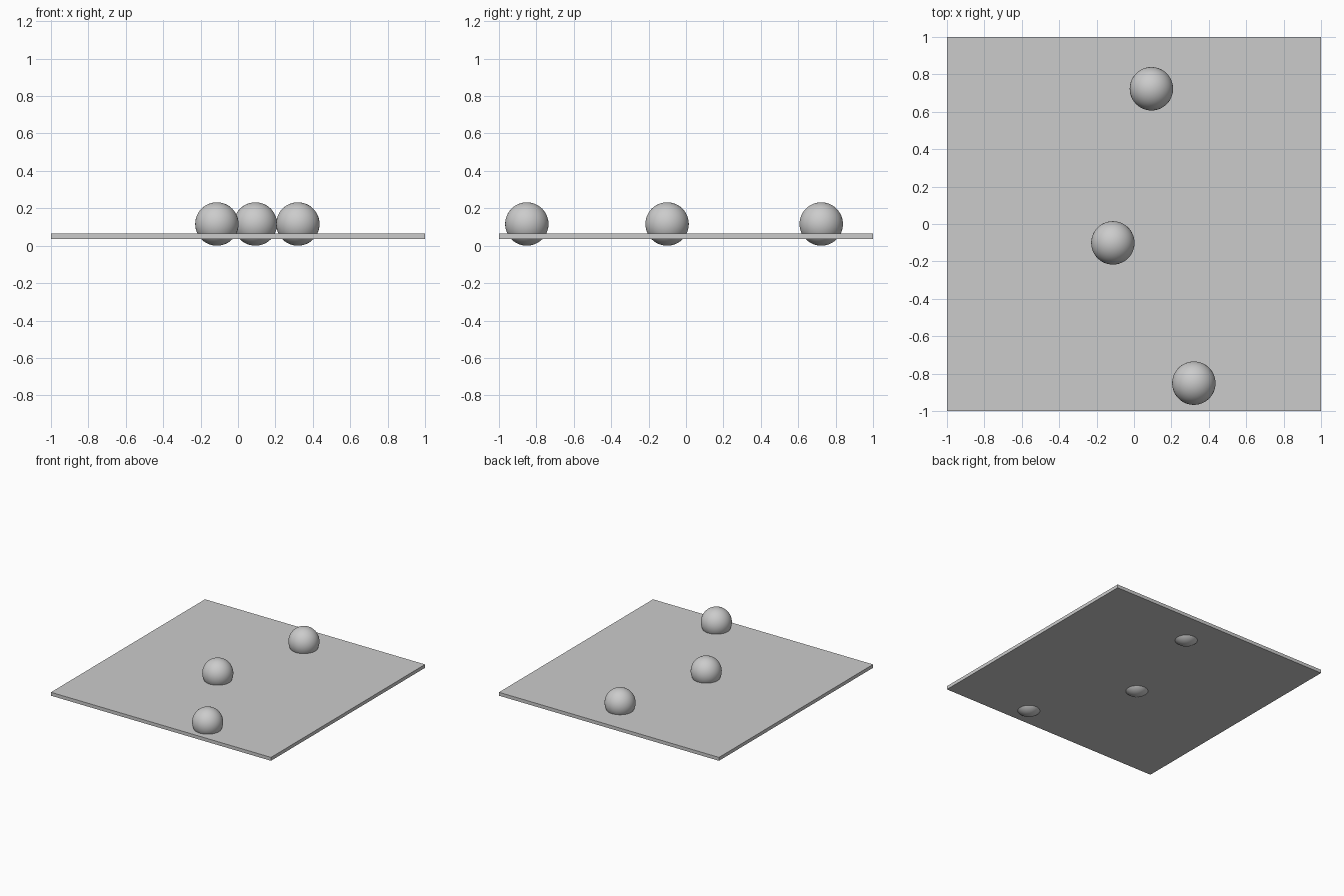
import bpy

if "Cube" in bpy.data.objects:
    bpy.data.objects.remove(bpy.data.objects["Cube"])

# Thin square plate
bpy.ops.mesh.primitive_cube_add(size=1, location=(0, 0, 0.05))
plate = bpy.context.object
plate.name = "plate"
plate.scale = (2, 2, 0.028)
bpy.ops.object.transform_apply(location=False, rotation=False, scale=True)

# Three balls sunk through the plate, resting on z = 0
RADIUS = 0.116
positions = {
    "ball_back": (0.093, 0.723),
    "ball_middle": (-0.113, -0.101),
    "ball_front": (0.32, -0.851),
}
for name, (x, y) in positions.items():
    bpy.ops.mesh.primitive_uv_sphere_add(
        segments=48, ring_count=24, radius=RADIUS, location=(x, y, RADIUS))
    bpy.context.object.name = name
    bpy.ops.object.shade_smooth()
